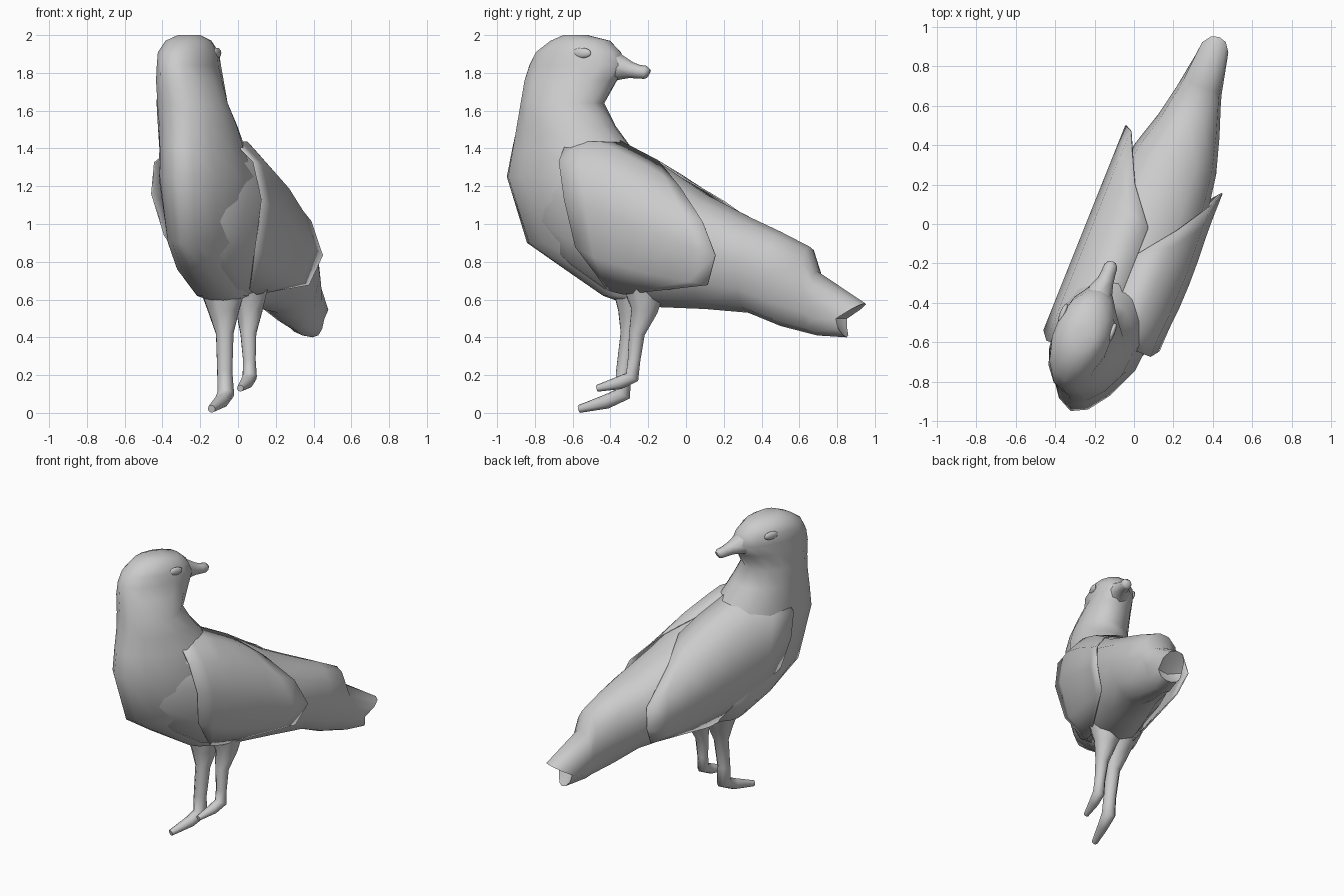
import bpy, bmesh, math
from mathutils import Vector

if "Cube" in bpy.data.objects:
    bpy.data.objects.remove(bpy.data.objects["Cube"])

D = Vector((0.37, 0.93, 0))      # body axis, seen from above
N = Vector((0.93, -0.37, 0))     # sideways across the body


def finish(name, bm, angle=70):
    bmesh.ops.recalc_face_normals(bm, faces=bm.faces)
    me = bpy.data.meshes.new(name)
    bm.to_mesh(me)
    bm.free()
    ob = bpy.data.objects.new(name, me)
    bpy.context.collection.objects.link(ob)
    bpy.ops.object.select_all(action='DESELECT')
    ob.select_set(True)
    bpy.context.view_layer.objects.active = ob
    bpy.ops.object.shade_smooth_by_angle(angle=math.radians(angle))
    return ob


def loft(name, rings, start, end):
    """Skin closed rings and close both ends with a point."""
    bm = bmesh.new()
    vs = [[bm.verts.new(p) for p in r] for r in rings]
    n = len(vs[0])
    for a, b in zip(vs, vs[1:]):
        for i in range(n):
            bm.faces.new((a[i], a[(i + 1) % n], b[(i + 1) % n], b[i]))
    for ring, tip in ((vs[0], start), (vs[-1], end)):
        v = bm.verts.new(tip)
        for i in range(n):
            bm.faces.new((ring[i], ring[(i + 1) % n], v))
    return finish(name, bm)


def tube(name, path, n=8):
    """Round limb through (x, y, z, radius) points."""
    pts = [Vector(p[:3]) for p in path]
    rings = []
    for i, p in enumerate(pts):
        t = pts[min(i + 1, len(pts) - 1)] - pts[max(i - 1, 0)]
        side = t.cross(N.cross(t)).cross(t).normalized()
        up = t.cross(side).normalized()
        rings.append([p + path[i][3] * (side * math.cos(a) + up * math.sin(a))
                      for a in (2 * math.pi * k / n for k in range(n))])
    return loft(name, rings, pts[0], pts[-1])


# Trunk stations: y, top, bottom, half width, length of the tail fork
TRUNK = [(-0.72, 1.42, 0.88, 0.15, 0), (-0.58, 1.46, 0.75, 0.22, 0),
         (-0.40, 1.46, 0.62, 0.27, 0), (-0.15, 1.33, 0.56, 0.275, 0),
         (0.10, 1.16, 0.55, 0.26, 0), (0.33, 1.04, 0.53, 0.22, 0),
         (0.50, 0.96, 0.46, 0.165, 0), (0.65, 0.88, 0.42, 0.12, 0),
         (0.69, 0.75, 0.41, 0.11, 0), (0.80, 0.58, 0.40, 0.08, 0.15)]
SECTION = [(0, 0), (0.45, 0.06), (0.8, 0.25), (1, 0.55), (0.89, 0.81), (0.5, 0.96), (0, 1)]


def trunk_point(st, u, v):
    y, top, bot, hw, fork = st
    reach = fork * (2 * v - 1 if v > 0.5 else 0.3 * (1 - 2 * v))
    centre = Vector((0.08 + 0.4 * y, y, bot + (top - bot) * v))
    return centre + N * (u * hw - max(0, y - 0.5) * 0.08) + D * reach


def station(y):
    for a, b in zip(TRUNK, TRUNK[1:]):
        if y <= b[0]:
            f = (y - a[0]) / (b[0] - a[0])
            return [p + (q - p) * f for p, q in zip(a, b)]


# Body with notched tail
around = SECTION + [(-u, v) for u, v in SECTION[-2:0:-1]]
loft("body_and_tail", [[trunk_point(s, u, v) for u, v in around] for s in TRUNK],
     (-0.25, -0.82, 1.2), (0.37, 0.78, 0.5))

# Chest, neck and head: z, y min, y max, x min, x max, pointedness of the breast
NECK = [(0.62, -0.44, -0.14, -0.22, 0.06, 0), (0.76, -0.65, -0.10, -0.34, 0.06, 0.2),
        (0.90, -0.85, -0.10, -0.40, 0.09, 0.3), (1.25, -0.96, -0.20, -0.45, 0.10, 0.3),
        (1.40, -0.93, -0.28, -0.44, 0.04, 0.25), (1.52, -0.905, -0.37, -0.44, 0.0, 0.2),
        (1.64, -0.88, -0.43, -0.44, -0.05, 0.1), (1.76, -0.86, -0.36, -0.435, -0.075, 0),
        (1.84, -0.835, -0.31, -0.43, -0.09, 0), (1.91, -0.80, -0.34, -0.425, -0.10, 0),
        (1.97, -0.72, -0.40, -0.385, -0.14, 0), (2.0, -0.65, -0.52, -0.32, -0.20, 0)]
rings = []
for z, y0, y1, x0, x1, point in NECK:
    c = Vector(((x0 + x1) / 2, (y0 + y1) / 2, z))
    ys, xs = ((y1 - y0) / 2) ** 2, ((x1 - x0) / 2) ** 2
    b2 = max((xs - 0.158 * ys) / 0.843, 0.003)     # ellipse turned to the body axis
    a2 = max((ys - 0.137 * b2) / 0.865, 0.003)
    rings.append([c + D * (math.sqrt(a2) * math.cos(t))
                  + N * (math.sqrt(b2) * math.sin(t) * (1 - point * max(0, -math.cos(t))))
                  for t in (2 * math.pi * k / 14 for k in range(14))])
loft("chest_neck_and_head", rings, (-0.08, -0.30, 0.57), (-0.26, -0.58, 2.0))

# Folded wings: section index, y start, y end
WING = [(1, -0.36, -0.28), (2, -0.50, 0.20), (3, -0.54, 0.26), (4, -0.58, 0.18),
        (5, -0.58, 0.02), (6, -0.40, -0.15)]
for side, name, front, rear, width in ((1, "right_wing", 0, 0, 0.26),
                                       (-1, "left_wing", 0.11, 0.13, 0.275)):
    bm = bmesh.new()
    grid = []
    for k, y0, y1 in WING:
        u, v = SECTION[k]
        f = rear * (1.5 if k == 4 else 1)
        row = []
        for j in range(8):
            y = (y0 - front) + (y1 + f - y0 + front) * j / 7
            st = station(y)
            st[3] = max(st[3], width)          # the wings hold their width to the tips
            out = N * (side * u) + Vector((0, 0, (v - 0.5) * 0.8))
            lift = (0, 0.018, 0.022, 0.022, 0.02, 0.01, 0.005)[k]
            row.append(bm.verts.new(trunk_point(st, side * u, v) + out.normalized() * lift))
        grid.append(row)
    for a, b in zip(grid, grid[1:]):
        for j in range(7):
            bm.faces.new((a[j], a[j + 1], b[j + 1], b[j]))
    wing = finish(name, bm)
    sol = wing.modifiers.new("thickness", 'SOLIDIFY')
    sol.thickness, sol.offset = 0.008, 0

# Beak
tube("beak", [(-0.21, -0.45, 1.84, 0.115), (-0.175, -0.35, 1.83, 0.068),
              (-0.145, -0.29, 1.815, 0.043), (-0.13, -0.25, 1.806, 0.037),
              (-0.118, -0.215, 1.803, 0.035), (-0.113, -0.20, 1.795, 0.026)])

# Eyes
for name, off in (("right_eye", 0.142), ("left_eye", -0.124)):
    bm = bmesh.new()
    bmesh.ops.create_uvsphere(bm, u_segments=12, v_segments=6, radius=1)
    c = Vector((-0.245, -0.50, 1.905)) + N * off
    for v in bm.verts:
        v.co = c + D * (v.co.x * 0.055) + N * (v.co.y * 0.016) + Vector((0, 0, v.co.z * 0.028))
    finish(name, bm)

# Legs with single forward toes
tube("left_leg", [(-0.08, -0.27, 0.66, 0.13), (-0.075, -0.28, 0.53, 0.085), (-0.07, -0.30, 0.42, 0.05),
                  (-0.07, -0.33, 0.22, 0.043), (-0.065, -0.335, 0.10, 0.047),
                  (-0.09, -0.42, 0.06, 0.038), (-0.14, -0.565, 0.021, 0.021)])
tube("right_leg", [(0.05, -0.22, 0.66, 0.12), (0.06, -0.22, 0.54, 0.075), (0.055, -0.26, 0.42, 0.045),
                   (0.06, -0.275, 0.28, 0.036), (0.062, -0.285, 0.19, 0.040),
                   (0.045, -0.35, 0.16, 0.035), (0.012, -0.47, 0.13, 0.018)])
